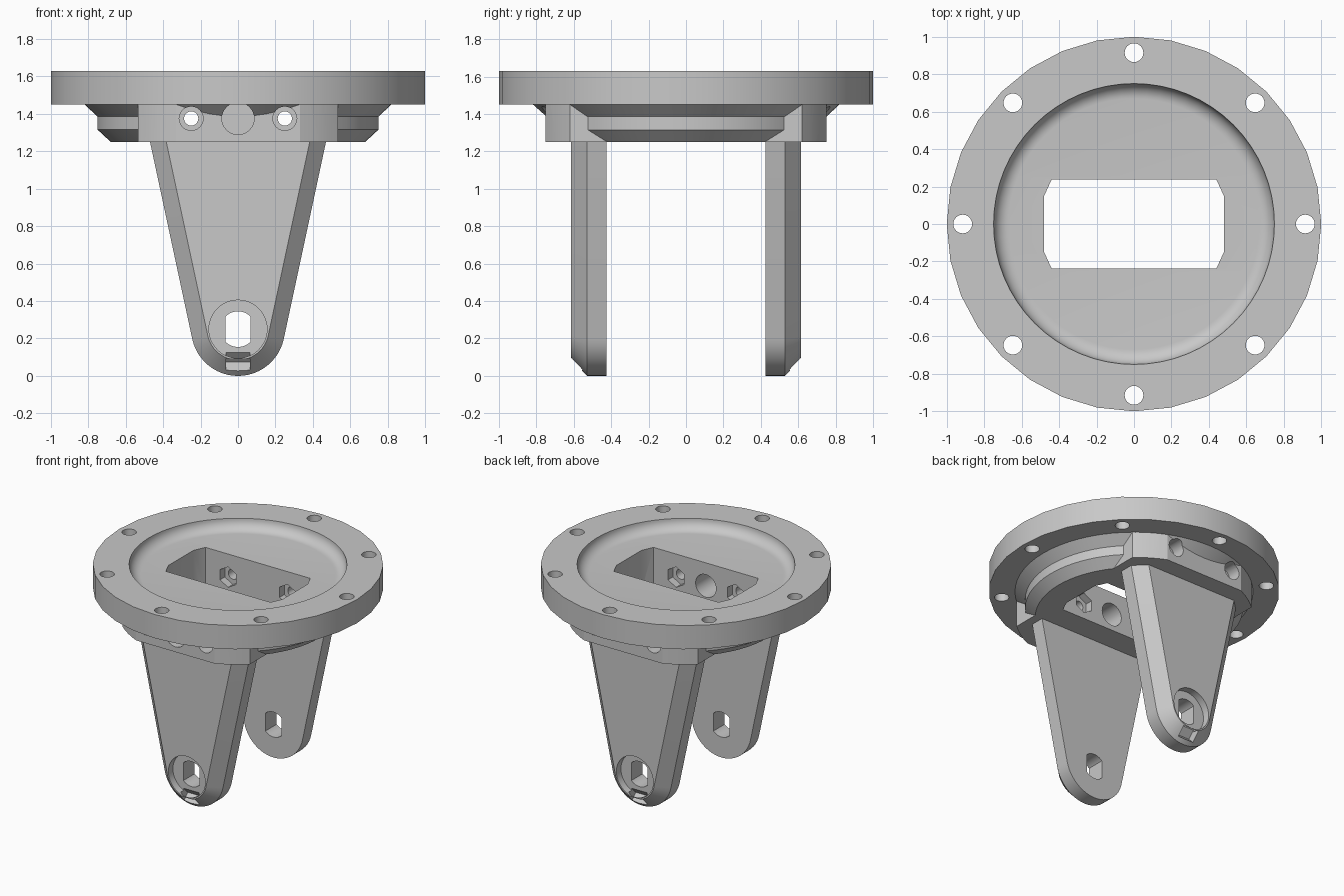
import bpy, bmesh
from math import sin, cos, pi, atan2, acos, radians
from mathutils import Matrix, Vector

if "Cube" in bpy.data.objects:
    bpy.data.objects.remove(bpy.data.objects["Cube"], do_unlink=True)

grey = bpy.data.materials.new("plain_grey")
grey.use_nodes = True
grey.diffuse_color = (0.58, 0.58, 0.58, 1)
grey.node_tree.nodes["Principled BSDF"].inputs["Base Color"].default_value = (0.58, 0.58, 0.58, 1)


def loft(name, rings):
    """Closed solid through a stack of equal-length point rings."""
    bm = bmesh.new()
    vs = [[bm.verts.new(p) for p in ring] for ring in rings]
    n = len(vs[0])
    for a, b in zip(vs, vs[1:]):
        for i in range(n):
            j = (i + 1) % n
            bm.faces.new((a[i], a[j], b[j], b[i]))
    bm.faces.new(vs[0])
    bm.faces.new(vs[-1])
    bmesh.ops.recalc_face_normals(bm, faces=bm.faces)
    mesh = bpy.data.meshes.new(name)
    bm.to_mesh(mesh)
    bm.free()
    mesh.materials.append(grey)
    ob = bpy.data.objects.new(name, mesh)
    bpy.context.collection.objects.link(ob)
    return ob


def circle(r, n):
    return [(r * cos(2 * pi * i / n), r * sin(2 * pi * i / n)) for i in range(n)]


def lathe(name, profile, n):
    return loft(name, [[(x, y, z) for x, y in circle(r, n)] for r, z in profile])


def prism_z(name, outline, z0, z1):
    return loft(name, [[(x, y, z) for x, y in outline] for z in (z0, z1)])


def prism_y(outline, x0, z0, y0, y1):
    return loft("cutter", [[(x0 + x, y, z0 + z) for x, z in outline] for y in (y0, y1)])


def combine(ob, other, op="DIFFERENCE"):
    mod = ob.modifiers.new("bool", "BOOLEAN")
    mod.operation, mod.solver, mod.object = op, "EXACT", other
    bpy.context.view_layer.objects.active = ob
    bpy.ops.object.modifier_apply(modifier=mod.name)
    bpy.data.objects.remove(other, do_unlink=True)


def smooth(ob):
    bpy.ops.object.select_all(action="DESELECT")
    ob.select_set(True)
    bpy.context.view_layer.objects.active = ob
    bpy.ops.object.shade_smooth_by_angle(angle=radians(25))


# Round flange with the stepped hub beneath it
TOP, UNDER, BASE = 1.63, 1.45, 1.25
body = lathe("flange_and_hub", [(1, UNDER), (1, TOP)], 32)
hub = lathe("hub", [(0.68, BASE), (0.75, 1.315), (0.75, 1.385), (0.82, UNDER), (0.7, 1.5)], 64)

# Cross block: a disc trimmed flat on four sides
a0, a1 = acos(0.535 / 0.82), acos(0.33 / 0.82)
arc = [a0 + (a1 - a0) * i / 4 for i in range(5)]
corners = [(sx * 0.82 * cos(t), sy * 0.82 * sin(t)) for sx in (1, -1) for sy in (1, -1) for t in arc]
corners.sort(key=lambda p: atan2(p[1], p[0]))
block = prism_z("block", corners, BASE, 1.48)
combine(hub, block, "UNION")
combine(body, hub, "UNION")

# Shallow dish with a rounded edge
fillet = [(0.67 + 0.08 * sin(t), TOP - 0.08 * cos(t)) for t in (i * pi / 16 for i in range(9))]
combine(body, lathe("cutter", fillet + [(0.75, TOP + 0.1)], 64))

# Central window with clipped corners
window = [(0.48, 0.15), (0.44, 0.238), (-0.44, 0.238), (-0.48, 0.15)]
window += [(-x, -y) for x, y in window]
combine(body, prism_z("cutter", window, 1, 2))

# Flange bolt holes
for x, y in circle(0.915, 8):
    hole = [(x + u, y + v) for u, v in circle(0.05, 24)]
    combine(body, prism_z("cutter", hole, 1.4, 1.8))

# Cross bolts with round counterbores outside and hexagonal pockets inside
HZ = 1.375
hexagon = [(y, x) for x, y in circle(0.078, 6)]
for x in (-0.25, 0.25):
    combine(body, prism_y(circle(0.038, 24), x, HZ, -1.2, 1.2))
    for s in (-1, 1):
        combine(body, prism_y(circle(0.064, 24), x, HZ, s * 0.65, s * 0.9))
        combine(body, prism_y(hexagon, x, HZ, s * 0.1, s * 0.295))
# Cable hole in the front wall only
combine(body, prism_y(circle(0.086, 32), 0, HZ, -0.9, -0.1))
smooth(body)

# Tapered legs with a chamfered outer edge
TILT, PIVOT, LEG_TOP = 0.211, 0.25, 1.27


def leg_ring(r, y):
    top = (r + (LEG_TOP - PIVOT) * sin(TILT)) / cos(TILT)
    steps = [-TILT - (pi - 2 * TILT) * i / 24 for i in range(25)]
    pts = [(top, y, LEG_TOP)]
    pts += [(r * cos(t), y, PIVOT + r * sin(t)) for t in steps]
    return pts + [(-top, y, LEG_TOP)]


for name, turn in (("front_leg", 0), ("rear_leg", pi)):
    leg = loft(name, [leg_ring(0.25, -0.425), leg_ring(0.25, -0.53), leg_ring(0.165, -0.615)])
    # Round recess, flat-sided shaft hole and small tilted notch
    combine(leg, prism_y(circle(0.155, 48), 0, PIVOT, -0.7, -0.56))
    shaft = [(max(-0.067, min(0.067, x)), z) for x, z in circle(0.095, 64)]
    combine(leg, prism_y(shaft, 0, PIVOT, -0.8, -0.3))
    notch = [(-0.59, -0.005), (-0.51, 0.075), (-0.57, 0.135), (-0.65, 0.055)]
    combine(leg, loft("cutter", [[(x, y, z) for y, z in notch] for x in (-0.065, 0.065)]))
    leg.data.transform(Matrix.Rotation(turn, 4, "Z"))
    smooth(leg)
